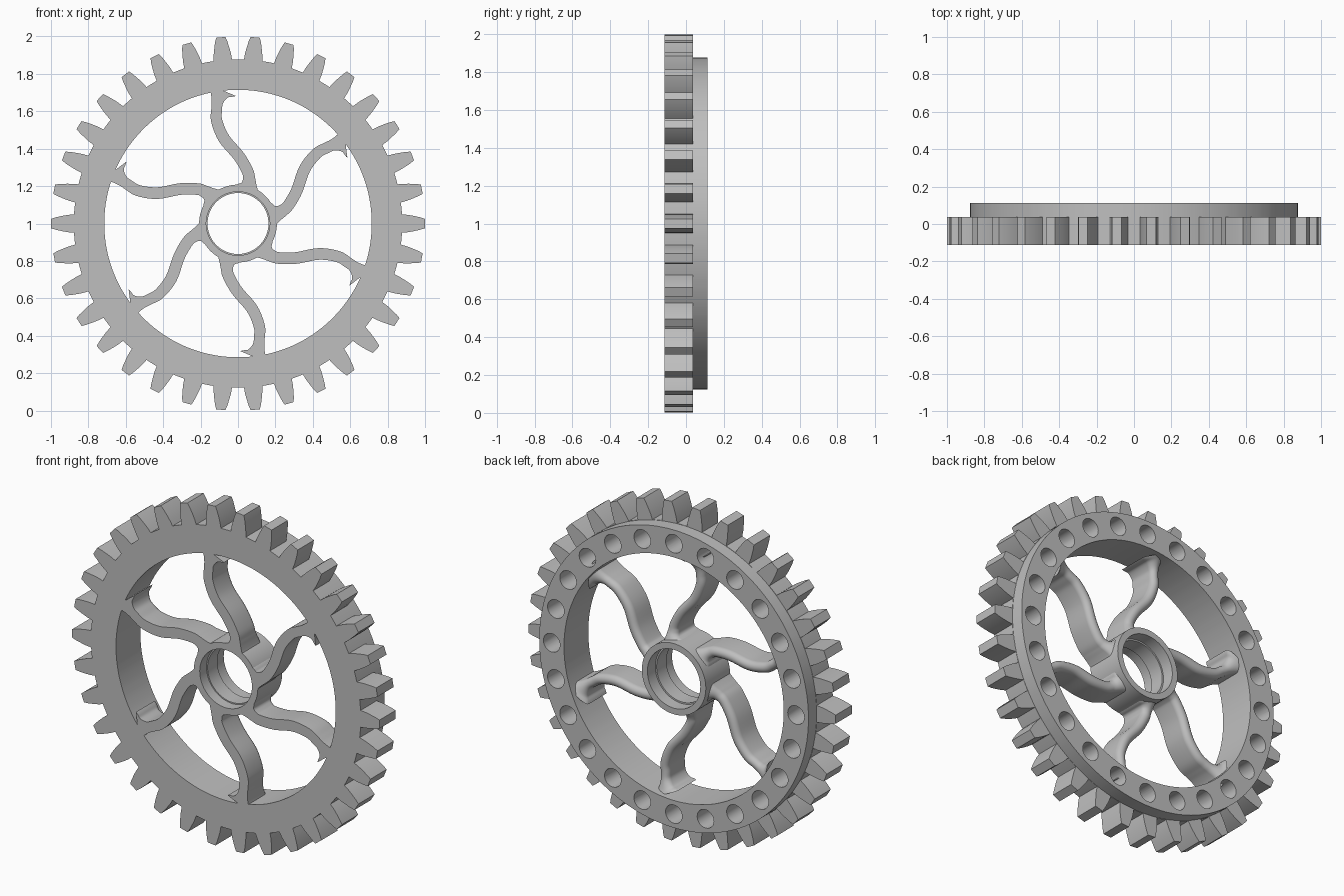
import bpy, bmesh, math
from math import sin, cos, pi, radians
from mathutils import Matrix, Vector

cube = bpy.data.objects.get("Cube")
if cube:
    bpy.data.objects.remove(cube, do_unlink=True)

FRONT, STEP, BACK = -0.113, 0.037, 0.113
TEETH, SPOKES, HOLES = 34, 6, 24

GREY = (0.52, 0.52, 0.52, 1)
metal = bpy.data.materials.new("plain_grey")
metal.use_nodes = True
metal.diffuse_color = GREY
metal.node_tree.nodes["Principled BSDF"].inputs["Base Color"].default_value = GREY


def finish(bm, name):
    bmesh.ops.recalc_face_normals(bm, faces=bm.faces)
    mesh = bpy.data.meshes.new(name)
    bm.to_mesh(mesh)
    bm.free()
    mesh.materials.append(metal)
    ob = bpy.data.objects.new(name, mesh)
    ob.location.z = 1
    bpy.context.collection.objects.link(ob)
    return ob


def activate(ob):
    bpy.ops.object.select_all(action='DESELECT')
    ob.select_set(True)
    bpy.context.view_layer.objects.active = ob


def smooth(ob):
    activate(ob)
    bpy.ops.object.shade_smooth_by_angle(angle=radians(32))


def bridge(bm, a, b):
    n = len(a)
    for i in range(n):
        j = (i + 1) % n
        bm.faces.new((a[i], a[j], b[j], b[i]))


def closed_ring(name, loops):
    """Join closed loops of points, the last back to the first."""
    bm = bmesh.new()
    rows = [[bm.verts.new(p) for p in loop] for loop in loops]
    for k in range(len(rows)):
        bridge(bm, rows[k], rows[(k + 1) % len(rows)])
    return finish(bm, name)


def loop(angles, radii, y):
    return [(r * cos(a), y, r * sin(a)) for a, r in zip(angles, radii)]


# Toothed rim: (half angle, radius) down one flank, mirrored for each tooth
flank = [(0.025, 1.0), (0.034, 0.975), (0.0435, 0.94), (0.051, 0.91), (0.056, 0.878), (0.075, 0.878)]
tooth = [(-a, r) for a, r in reversed(flank)] + flank
angles, outline = [], []
for t in range(TEETH):
    for a, r in tooth:
        angles.append(2 * pi * t / TEETH + a)
        outline.append(r)
inner = [0.715] * len(angles)
ring = [0.876] * len(angles)
rim = closed_ring("toothed_rim", [
    loop(angles, inner, FRONT), loop(angles, outline, FRONT),
    loop(angles, outline, STEP), loop(angles, ring, STEP),
    loop(angles, ring, BACK), loop(angles, inner, BACK)])

# Blind holes around the back of the rim
bm = bmesh.new()
for k in range(HOLES):
    a = 2 * pi * k / HOLES
    place = Matrix.Translation((0.795 * cos(a), 0.06, 0.795 * sin(a))) @ Matrix.Rotation(-pi / 2, 4, 'X')
    bmesh.ops.create_cone(bm, cap_ends=True, segments=32, radius1=0.054, radius2=0.054,
                          depth=0.18, matrix=place)
cutter = finish(bm, "hole_cutter")
cutter.hide_render = True
activate(rim)
cut = rim.modifiers.new("holes", 'BOOLEAN')
cut.operation = 'DIFFERENCE'
cut.solver = 'EXACT'
cut.object = cutter
bpy.ops.object.modifier_apply(modifier=cut.name)
bpy.data.objects.remove(cutter, do_unlink=True)
smooth(rim)

# Hub with a shallow ledge inside the bore
hub_profile = [(0.17, FRONT), (0.208, FRONT), (0.208, BACK), (0.172, BACK),
               (0.172, 0.04), (0.163, 0.04), (0.163, -0.05), (0.17, -0.05)]
turn = [2 * pi * i / 96 for i in range(96)]
smooth(closed_ring("hub", [loop(turn, [r] * 96, y) for r, y in hub_profile]))

# Curved spoke stations: x, z, half width, back height
stations = [Vector(s) for s in (
    (0.05, 0.183, 0.068, 0.085), (0.058, 0.21, 0.042, 0.07), (0.059, 0.24, 0.033, 0.055),
    (0.051, 0.28, 0.031, 0.05), (0.005, 0.36, 0.031, 0.05), (-0.075, 0.455, 0.031, 0.05),
    (-0.114, 0.55, 0.03, 0.05), (-0.114, 0.61, 0.029, 0.05), (-0.11, 0.65, 0.031, 0.055),
    (-0.1, 0.69, 0.05, 0.07), (-0.09, 0.715, 0.085, 0.085))]


def spline(pts, steps):
    """Smooth curve through every station."""
    ext = [2 * pts[0] - pts[1]] + pts + [2 * pts[-1] - pts[-2]]
    out = []
    for p, q, r, s in zip(ext, ext[1:], ext[2:], ext[3:]):
        for k in range(steps):
            t = k / steps
            out.append(q + 0.5 * t * (r - p + t * (2 * p - 5 * q + 4 * r - s
                                                   + t * (3 * (q - r) + s - p))))
    return out + [pts[-1]]


def build_spoke(name, turn_angle):
    path = spline(stations, 5)
    bm = bmesh.new()
    rows = []
    for i, p in enumerate(path):
        d = (path[min(i + 1, len(path) - 1)] - path[max(i - 1, 0)]).xy.normalized()
        x, z, half, top = p
        # flat front, straight sides, rounded back
        section = [(-half, FRONT), (half, FRONT)]
        section += [(half * cos(pi * k / 12), top - 0.032 + 0.032 * sin(pi * k / 12)) for k in range(13)]
        rows.append([bm.verts.new((x + s * d.y, y, z - s * d.x)) for s, y in section])
    for a, b in zip(rows, rows[1:]):
        bridge(bm, a, b)
    bm.faces.new(rows[0])
    bm.faces.new(rows[-1])
    bmesh.ops.rotate(bm, verts=bm.verts, matrix=Matrix.Rotation(turn_angle, 3, 'Y'))
    smooth(finish(bm, name))


for k in range(SPOKES):
    build_spoke(f"spoke_{k + 1}", 2 * pi * k / SPOKES)
